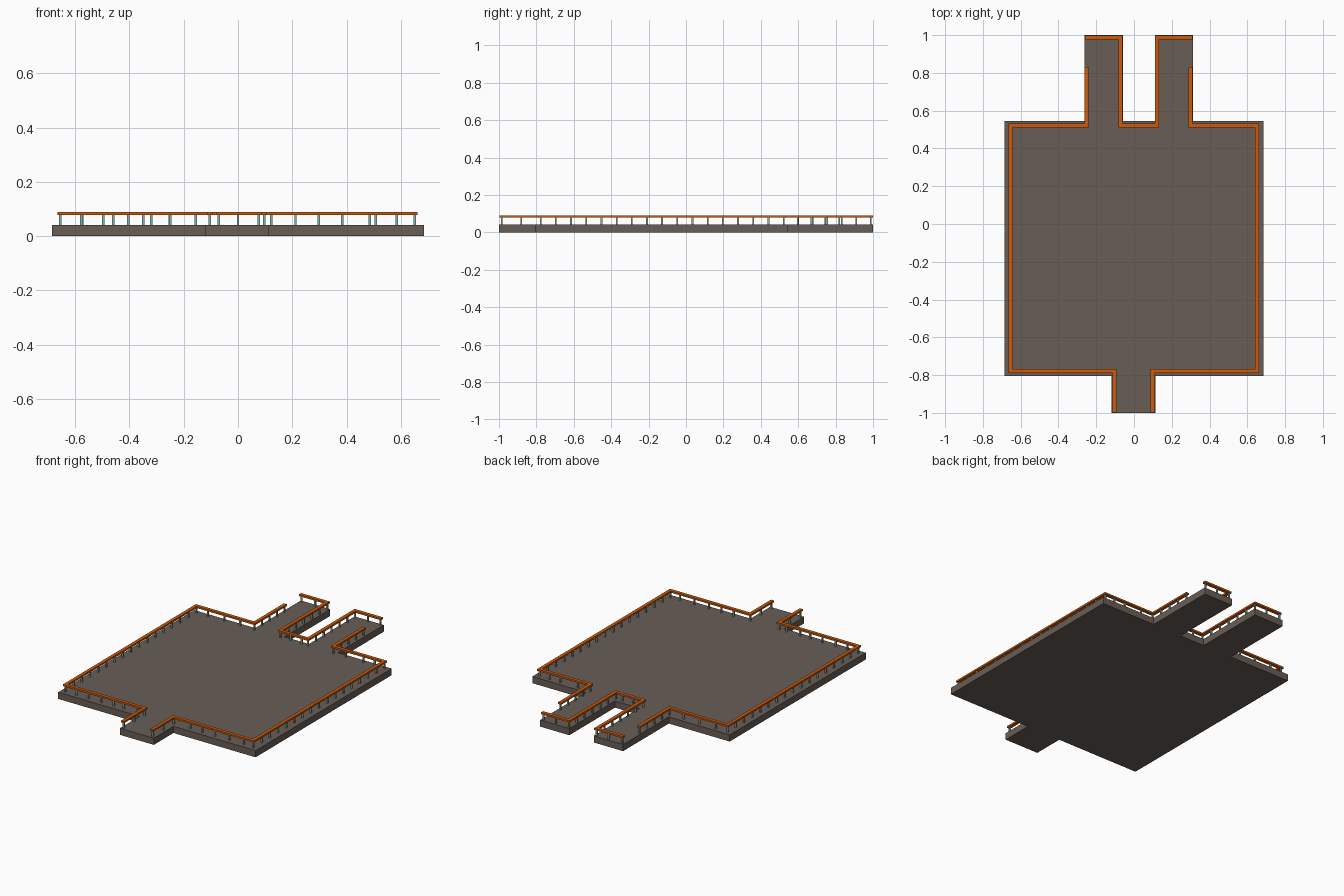
import bpy, bmesh
from mathutils import Vector, Matrix

if "Cube" in bpy.data.objects:
    bpy.data.objects.remove(bpy.data.objects["Cube"])

def material(name, color):
    m = bpy.data.materials.new(name)
    m.diffuse_color = (*color, 1)
    m.use_nodes = True
    m.node_tree.nodes["Principled BSDF"].inputs["Base Color"].default_value = m.diffuse_color
    return m

GREY = material("warm_grey", (0.14, 0.11, 0.092))
ORANGE = material("orange", (0.62, 0.10, 0.003))
TEAL = material("pale_teal", (0.22, 0.45, 0.45))
DECK_TOP, RAIL_LOW, RAIL_TOP, RAIL_W = 0.042, 0.079, 0.09, 0.021

def finish(name, bm, mat):
    bmesh.ops.recalc_face_normals(bm, faces=bm.faces[:])
    me = bpy.data.meshes.new(name)
    bm.to_mesh(me)
    bm.free()
    me.materials.append(mat)
    ob = bpy.data.objects.new(name, me)
    bpy.context.collection.objects.link(ob)
    return ob

# Deck: one outline extruded upward
outline = [(-0.12, -1), (0.115, -1), (0.115, -0.805), (0.686, -0.805), (0.686, 0.546),
           (0.313, 0.546), (0.313, 1), (0.111, 1), (0.111, 0.546), (-0.059, 0.546),
           (-0.059, 1), (-0.263, 1), (-0.263, 0.546), (-0.686, 0.546),
           (-0.686, -0.805), (-0.12, -0.805)]
bm = bmesh.new()
face = bm.faces.new([bm.verts.new((x, y, 0)) for x, y in outline])
ext = bmesh.ops.extrude_face_region(bm, geom=[face], use_keep_orig=True)
bmesh.ops.translate(bm, vec=(0, 0, DECK_TOP),
                    verts=[g for g in ext["geom"] if isinstance(g, bmesh.types.BMVert)])
finish("deck", bm, GREY)

# Handrails: rectangular section swept along right-angled paths with mitred corners
def handrail(name, path):
    pts = [Vector(p) for p in path]
    bm = bmesh.new()
    rings = []
    for i, p in enumerate(pts):
        dirs = []
        if i > 0:
            dirs.append((p - pts[i - 1]).normalized())
        if i < len(pts) - 1:
            dirs.append((pts[i + 1] - p).normalized())
        off = sum((Vector((-d.y, d.x)) for d in dirs), Vector((0, 0))) * RAIL_W / 2
        a, b = p + off, p - off
        rings.append([bm.verts.new((q.x, q.y, z)) for q, z in
                      ((a, RAIL_LOW), (b, RAIL_LOW), (b, RAIL_TOP), (a, RAIL_TOP))])
    for r, s in zip(rings, rings[1:]):
        for k in range(4):
            bm.faces.new((r[k], r[(k + 1) % 4], s[(k + 1) % 4], s[k]))
    bm.faces.new(rings[0])
    bm.faces.new(rings[-1])
    finish(name, bm, ORANGE)

Y0, Y1, YE = -0.777, 0.522, 0.988
handrail("left_handrail", [(-0.104, -0.997), (-0.104, Y0), (-0.655, Y0),
                           (-0.655, Y1), (-0.251, Y1), (-0.251, 0.83)])
handrail("right_handrail", [(0.097, -0.997), (0.097, Y0), (0.652, Y0),
                            (0.652, Y1), (0.298, Y1), (0.298, 0.83)])
handrail("middle_handrail", [(-0.26, YE), (-0.071, YE), (-0.071, Y1),
                             (0.122, Y1), (0.122, YE), (0.309, YE)])

# Posts: thin uprights, spaced along each run
def along(a, b, n):
    return [a + (b - a) * i / n for i in range(n + 1)]

posts = set()
def row_x(y, xs):
    posts.update((round(x, 3), round(y, 3)) for x in xs)
def row_y(x, ys):
    posts.update((round(x, 3), round(y, 3)) for y in ys)

for x in (-0.655, 0.652):
    row_y(x, along(Y0, Y1, 16))
for x in (-0.104, 0.097):
    row_y(x, along(-0.985, Y0, 2))
for x in (-0.251, 0.298):
    row_y(x, along(Y1, 0.82, 4))
for x in (-0.071, 0.122):
    row_y(x, along(Y1, YE, 6))
row_x(Y0, [-0.578, -0.497, -0.405, -0.32, -0.25, -0.155])
row_x(Y0, [0.212, 0.297, 0.385, 0.485, 0.585])
row_x(Y1, [-0.574, -0.46, -0.35, 0.0, 0.077, 0.385, 0.507, 0.585])
row_x(YE, [-0.25, -0.155, 0.212, 0.298])

bm = bmesh.new()
for x, y in sorted(posts):
    h = RAIL_LOW - DECK_TOP + 0.004
    bmesh.ops.create_cube(bm, size=1, matrix=Matrix.Translation((x, y, DECK_TOP - 0.002 + h / 2))
                          @ Matrix.Diagonal((0.009, 0.009, h, 1)))
finish("railing_posts", bm, TEAL)
